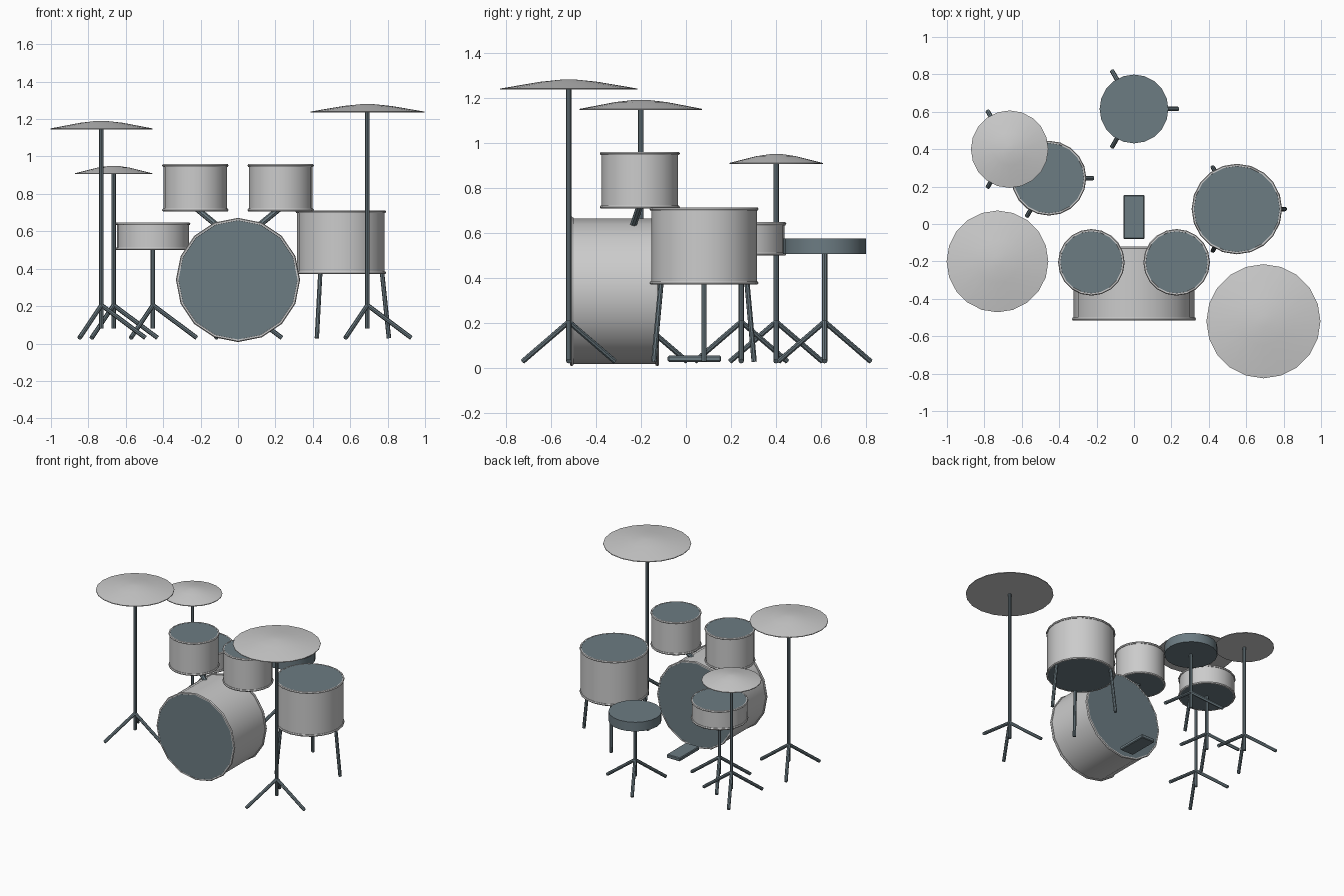
import bpy
from math import cos, sin, pi, radians
from mathutils import Vector

if "Cube" in bpy.data.objects:
    bpy.data.objects.remove(bpy.data.objects["Cube"])

slate = bpy.data.materials.new("slate")
slate.diffuse_color = (0.15, 0.2, 0.225, 1)
slate.use_nodes = True
slate.node_tree.nodes["Principled BSDF"].inputs["Base Color"].default_value = slate.diffuse_color


def finish(name, mat=None, smooth=True):
    ob = bpy.context.object
    ob.name = name
    if mat:
        ob.data.materials.append(mat)
    if smooth:
        bpy.ops.object.shade_smooth_by_angle(angle=radians(30))
    return ob


def rod(name, a, b, r=0.012, mat=slate, sides=8):
    a, b = Vector(a), Vector(b)
    d = b - a
    bpy.ops.mesh.primitive_cylinder_add(
        vertices=sides, radius=r, depth=d.length, location=(a + b) / 2,
        rotation=d.to_track_quat('Z', 'Y').to_euler())
    return finish(name, mat)


def drum(name, a, b, r, sides=20, hoop=0.008):
    # shell, a head on each end, and a hoop round each head
    a, b = Vector(a), Vector(b)
    axis = (b - a).normalized()
    rod(name + "_shell", a + axis * 0.006, b - axis * 0.006, r - hoop, None, sides)
    for end, out, label in ((a, -axis, "bottom"), (b, axis, "top")):
        rod(f"{name}_{label}_head", end - out * 0.012, end - out * 0.002,
            r - hoop * 1.5, slate, sides)
        bpy.ops.mesh.primitive_torus_add(
            major_radius=r - hoop, minor_radius=hoop, major_segments=sides,
            minor_segments=6, location=end - out * hoop,
            rotation=axis.to_track_quat('Z', 'Y').to_euler())
        finish(f"{name}_{label}_hoop")


def stand(name, x, y, top):
    # upright pole on a tripod
    rod(name + "_pole", (x, y, 0.08), (x, y, top))
    for i in range(3):
        t = i * 2 * pi / 3
        rod(f"{name}_leg", (x, y, 0.205),
            (x + 0.235 * cos(t), y + 0.235 * sin(t), 0.03))


def cymbal(name, x, y, z, r, sides=20):
    profile = [(0.1 * r, 0.045), (0.42 * r, 0.035), (r, 0.005), (r, 0)]
    verts = [(p * cos(2 * pi * i / sides), p * sin(2 * pi * i / sides), h)
             for p, h in profile for i in range(sides)]
    faces = [(k * sides + i, (k + 1) * sides + i,
              (k + 1) * sides + (i + 1) % sides, k * sides + (i + 1) % sides)
             for k in range(len(profile) - 1) for i in range(sides)]
    faces.append(tuple(range(sides)))
    faces.append(tuple(reversed(range(3 * sides, 4 * sides))))
    me = bpy.data.meshes.new(name)
    me.from_pydata(verts, [], faces)
    ob = bpy.data.objects.new(name, me)
    bpy.context.collection.objects.link(ob)
    ob.location = (x, y, z)
    bpy.ops.object.select_all(action='DESELECT')
    ob.select_set(True)
    bpy.context.view_layer.objects.active = ob
    bpy.ops.object.shade_smooth_by_angle(angle=radians(30))
    stand(name + "_stand", x, y, z + 0.01)


# bass drum lying on its side
drum("bass_drum", (0, -0.118, 0.34), (0, -0.517, 0.34), 0.332, 16, 0.009)

# rack toms and their mounts
for s, side in ((-1, "left"), (1, "right")):
    drum(side + "_tom", (s * 0.228, -0.205, 0.706), (s * 0.228, -0.205, 0.96), 0.178)
    rod(side + "_tom_mount", (s * 0.22, -0.205, 0.72), (s * 0.11, -0.235, 0.63), 0.016)

# floor tom on three splayed legs
fx, fy = 0.55, 0.08
drum("floor_tom", (fx, fy, 0.37), (fx, fy, 0.713), 0.242)
for i in range(3):
    c, s = cos(i * 2 * pi / 3), sin(i * 2 * pi / 3)
    rod("floor_tom_leg", (fx + 0.22 * c, fy + 0.22 * s, 0.38),
        (fx + 0.257 * c, fy + 0.257 * s, 0.028))

# snare drum
drum("snare", (-0.455, 0.245, 0.498), (-0.455, 0.245, 0.648), 0.2)
stand("snare_stand", -0.455, 0.245, 0.51)

# cymbals
cymbal("left_crash", -0.73, -0.2, 1.145, 0.272)
cymbal("right_crash", 0.692, -0.52, 1.235, 0.305)
cymbal("hi_hat", -0.665, 0.4, 0.905, 0.207)

# stool
rod("stool_seat", (0, 0.615, 0.505), (0, 0.615, 0.575), 0.184, slate, 20)
stand("stool_stand", 0, 0.615, 0.51)

# foot pedal
bpy.ops.mesh.primitive_cube_add(size=1, location=(0, 0.037, 0.041))
pedal = finish("foot_pedal", slate, False)
pedal.scale = (0.114, 0.236, 0.027)
bpy.ops.object.transform_apply(location=False, rotation=False, scale=True)
bev = pedal.modifiers.new("soft_edges", 'BEVEL')
bev.width = 0.005
bev.segments = 1
